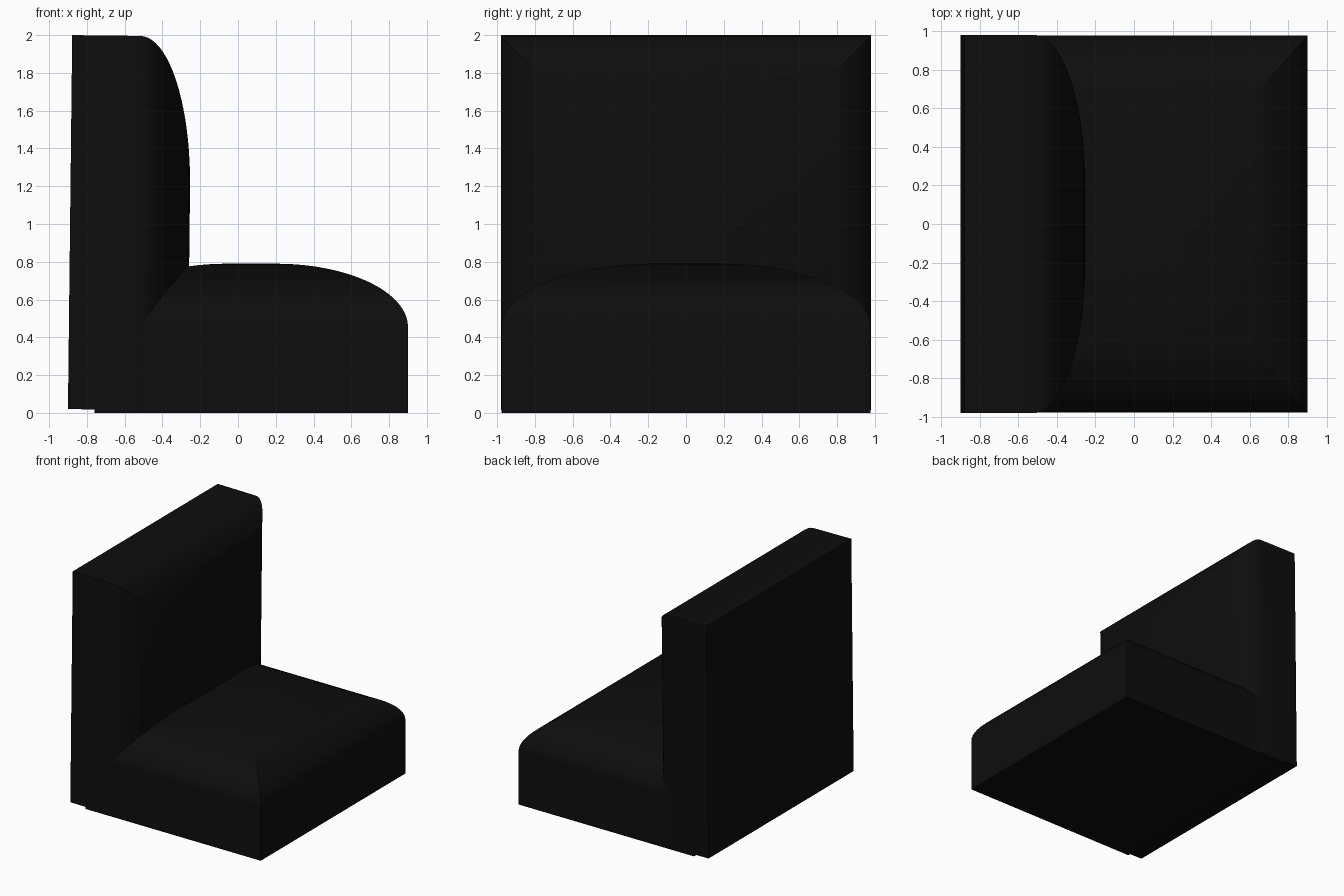
import bpy, bmesh, math

cube = bpy.data.objects.get("Cube")
if cube:
    bpy.data.objects.remove(cube, do_unlink=True)

# Single upholstery colour
COLOUR = (0.004, 0.004, 0.004, 1)
fabric = bpy.data.materials.new("black_fabric")
fabric.use_nodes = True
fabric.diffuse_color = COLOUR
fabric.node_tree.nodes["Principled BSDF"].inputs["Base Color"].default_value = COLOUR

STEPS = 20


def cushion(name, half_x, half_y, wall, dome, inset_x, inset_y):
    """Box with a padded top: rectangular rings that shrink along an elliptical arc."""
    bm = bmesh.new()

    def ring(dx, dy, z):
        x, y = half_x - dx, half_y - dy
        return [bm.verts.new((sx * x, sy * y, z))
                for sx, sy in ((-1, -1), (1, -1), (1, 1), (-1, 1))]

    rings = [ring(0, 0, 0)]
    for i in range(STEPS + 1):
        a = math.pi / 2 * i / STEPS
        shrink = 1 - math.cos(a)
        rings.append(ring(inset_x * shrink, inset_y * shrink, wall + dome * math.sin(a)))
    for low, high in zip(rings, rings[1:]):
        for k in range(4):
            n = (k + 1) % 4
            bm.faces.new((low[k], low[n], high[n], high[k]))
    bm.faces.new(rings[0][::-1])
    bm.faces.new(rings[-1])
    bmesh.ops.recalc_face_normals(bm, faces=bm.faces)

    mesh = bpy.data.meshes.new(name)
    bm.to_mesh(mesh)
    bm.free()
    mesh.materials.append(fabric)
    obj = bpy.data.objects.new(name, mesh)
    bpy.context.collection.objects.link(obj)
    bpy.ops.object.select_all(action='DESELECT')
    obj.select_set(True)
    bpy.context.view_layer.objects.active = obj
    bpy.ops.object.shade_smooth_by_angle(angle=math.radians(30))
    return obj


# Seat cushion, padded upwards
seat = cushion("seat_cushion", 0.83, 0.978, 0.455, 0.335, 0.7, 0.8)
seat.location = (0.07, 0, 0)

# Back cushion, padded towards the seat and leaning very slightly
back = cushion("back_cushion", 0.99, 0.98, 0.36, 0.273, 0.8, 0.8)
back.location = (-0.889, 0, 1.01)
back.rotation_euler = (0, math.radians(90.65), 0)
